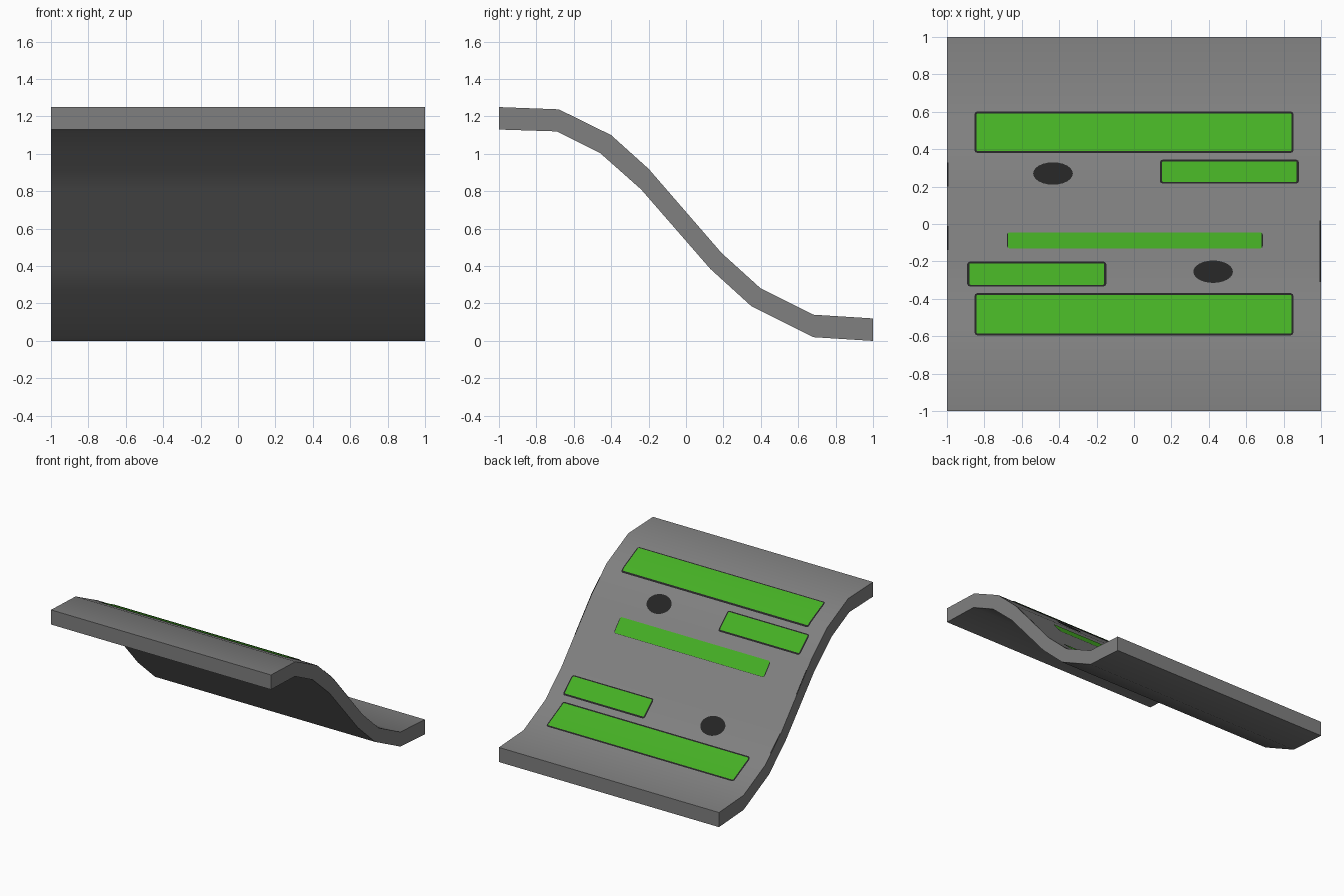
import bpy, bmesh, math

if "Cube" in bpy.data.objects:
    bpy.data.objects.remove(bpy.data.objects["Cube"])

TOP = [(-1, 1.25), (-0.68, 1.238), (-0.4, 1.1), (-0.2, 0.92),
       (0.19, 0.47), (0.4, 0.28), (0.68, 0.14), (1, 0.12)]
BOTTOM = [(-1, 1.13), (-0.69, 1.12), (-0.46, 1.005), (-0.24, 0.81),
          (0.13, 0.385), (0.35, 0.185), (0.68, 0.02), (1, 0)]


def material(name, rgb):
    m = bpy.data.materials.new(name)
    m.diffuse_color = (*rgb, 1)
    m.use_nodes = True
    m.node_tree.nodes["Principled BSDF"].inputs["Base Color"].default_value = m.diffuse_color
    return m


GREY = material("grey", (0.216, 0.216, 0.216))
GREEN = material("green", (0.06, 0.43, 0.018))
BLACK = material("black", (0.018, 0.018, 0.018))


def finish(bm, name, mat):
    me = bpy.data.meshes.new(name)
    bm.to_mesh(me)
    bm.free()
    me.materials.append(mat)
    ob = bpy.data.objects.new(name, me)
    bpy.context.collection.objects.link(ob)
    bpy.ops.object.select_all(action='DESELECT')
    ob.select_set(True)
    bpy.context.view_layer.objects.active = ob
    bpy.ops.object.shade_smooth_by_angle(angle=math.radians(35))


def top_z(y):
    for (y0, z0), (y1, z1) in zip(TOP, TOP[1:]):
        if y <= y1:
            return z0 + (z1 - z0) * (y - y0) / (y1 - y0)
    return TOP[-1][1]


def decal(name, outline, mat, lift):
    """Flat outline cut at the bends and draped onto the upper surface."""
    bm = bmesh.new()
    bm.faces.new([bm.verts.new((x, y, 0)) for x, y in outline])
    for y, _ in TOP[1:-1]:
        bmesh.ops.bisect_plane(bm, geom=bm.verts[:] + bm.edges[:] + bm.faces[:],
                               plane_co=(0, y, 0), plane_no=(0, 1, 0))
    for v in bm.verts:
        v.co.z = top_z(v.co.y) + lift
    finish(bm, name, mat)


def rounded(x0, x1, y0, y1, r):
    pts = []
    for cx, cy, a in ((x1 - r, y1 - r, 0), (x0 + r, y1 - r, 90),
                      (x0 + r, y0 + r, 180), (x1 - r, y0 + r, 270)):
        for k in range(3):
            t = math.radians(a + 45 * k)
            pts.append((cx + r * math.cos(t), cy + r * math.sin(t)))
    return pts


# curved slab: strips between the upper and lower profiles
bm = bmesh.new()
rows = []
for x in (-1, 1):
    rows.append([[bm.verts.new((x, y, z)) for y, z in p] for p in (TOP, BOTTOM)])
(lt, lb), (rt, rb) = rows
for i in range(len(TOP) - 1):
    bm.faces.new((lt[i], rt[i], rt[i + 1], lt[i + 1]))
    bm.faces.new((lb[i], lb[i + 1], rb[i + 1], rb[i]))
    bm.faces.new((lt[i], lt[i + 1], lb[i + 1], lb[i]))
    bm.faces.new((rt[i], rb[i], rb[i + 1], rt[i + 1]))
for i in (0, -1):
    bm.faces.new((lt[i], lb[i], rb[i], rt[i]))
bmesh.ops.recalc_face_normals(bm, faces=bm.faces[:])
finish(bm, "curved_slab", GREY)

# green panels with dark borders: x0, x1, y0, y1, border in x, border in y
PANELS = {
    "upper_long_panel": (-0.842, 0.842, -0.585, -0.38, 0.011, 0.01),
    "lower_long_panel": (-0.842, 0.842, 0.39, 0.592, 0.011, 0.01),
    "upper_short_panel": (-0.88, -0.16, -0.325, -0.21, 0.012, 0.009),
    "lower_short_panel": (0.15, 0.87, 0.225, 0.335, 0.012, 0.009),
    "middle_strip": (-0.673, 0.683, -0.13, -0.045, 0.007, 0),
}
for name, (x0, x1, y0, y1, bx, by) in PANELS.items():
    decal(name + "_border", rounded(x0 - bx, x1 + bx, y0 - by, y1 + by, 0.015), BLACK, 0.003)
    decal(name, rounded(x0, x1, y0, y1, 0.006), GREEN, 0.006)

# dark round spots
for name, cx, cy in (("lower_spot", -0.433, 0.27), ("upper_spot", 0.423, -0.255)):
    decal(name, [(cx + 0.106 * math.cos(k * math.tau / 24),
                  cy + 0.06 * math.sin(k * math.tau / 24)) for k in range(24)], BLACK, 0.004)

# thin dark marks at the side edges
for name, x0, x1, y0, y1 in (("left_mark_low", -1, -0.993, 0.2, 0.33),
                             ("left_mark_high", -1, -0.993, -0.14, -0.01),
                             ("right_mark", 0.993, 1, -0.31, 0.02)):
    decal(name, [(x0, y0), (x1, y0), (x1, y1), (x0, y1)], BLACK, 0.003)
